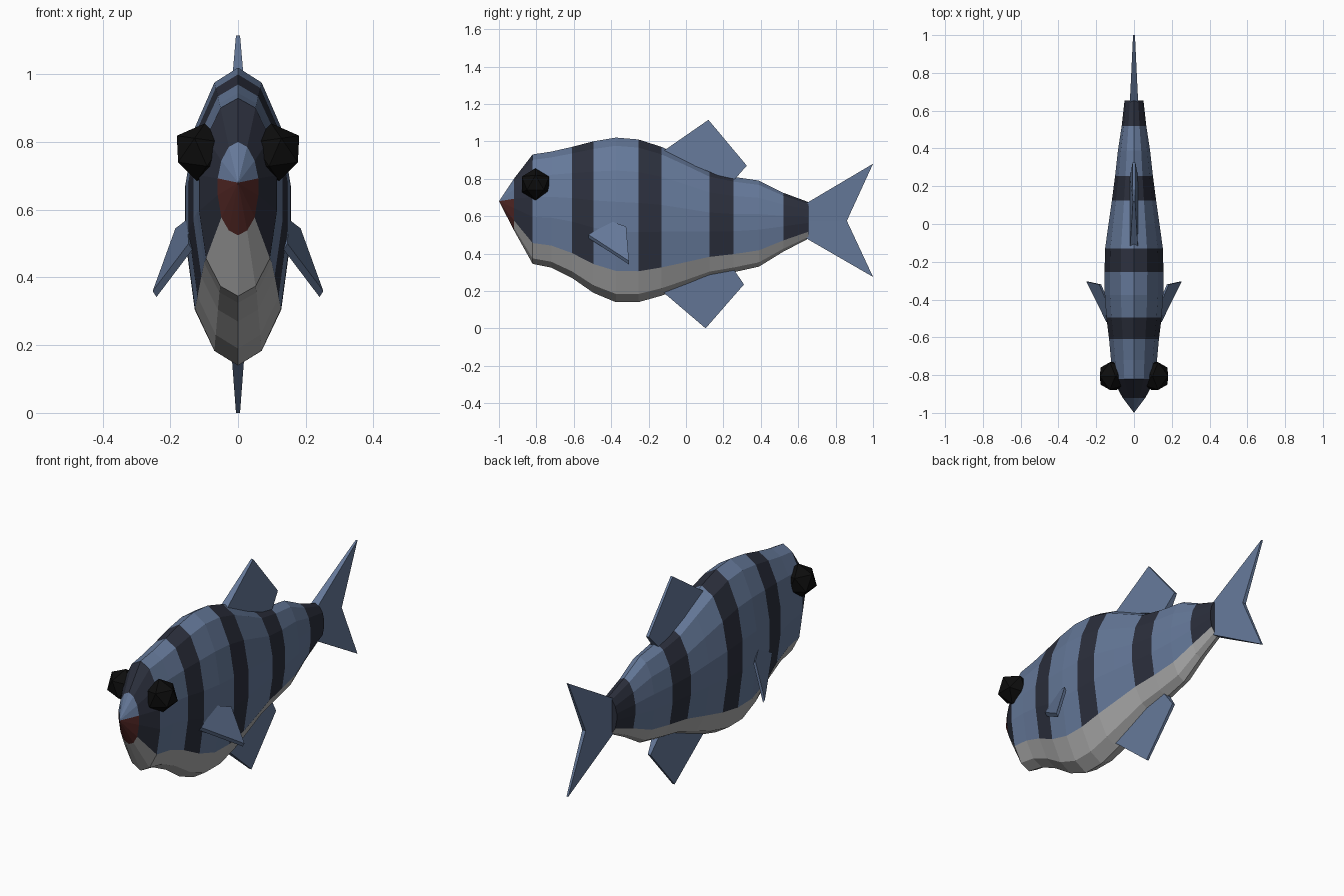
import bpy, bmesh
from math import radians
from mathutils import Matrix, Vector

if "Cube" in bpy.data.objects:
    bpy.data.objects.remove(bpy.data.objects["Cube"])


def material(name, rgb):
    m = bpy.data.materials.new(name)
    m.diffuse_color = (*rgb, 1)
    m.use_nodes = True
    m.node_tree.nodes["Principled BSDF"].inputs["Base Color"].default_value = m.diffuse_color
    return m


BLUE = material("blue_scales", (0.13, 0.19, 0.32))
DARK = material("dark_stripe", (0.024, 0.028, 0.045))
PALE = material("pale_belly", (0.42, 0.42, 0.42))
RED = material("red_mouth", (0.085, 0.02, 0.018))
BLACK = material("black_eye", (0.004, 0.004, 0.004))


def finish(name, bm, mats, mirror=False):
    bmesh.ops.recalc_face_normals(bm, faces=bm.faces)
    me = bpy.data.meshes.new(name)
    bm.to_mesh(me)
    bm.free()
    for m in mats:
        me.materials.append(m)
    ob = bpy.data.objects.new(name, me)
    bpy.context.collection.objects.link(ob)
    if mirror:
        ob.modifiers.new("mirror", 'MIRROR').use_axis[0] = True
    return ob


# Body stations: y, bottom z, top z, half width
STATIONS = [
    (-0.92, 0.525, 0.80, 0.06), (-0.82, 0.345, 0.93, 0.115),
    (-0.72, 0.325, 0.945, 0.122), (-0.61, 0.27, 0.97, 0.132),
    (-0.495, 0.19, 1.00, 0.146), (-0.375, 0.14, 1.02, 0.155),
    (-0.255, 0.14, 1.01, 0.156), (-0.13, 0.175, 0.97, 0.153),
    (0.0, 0.225, 0.905, 0.135), (0.125, 0.275, 0.84, 0.117),
    (0.255, 0.30, 0.81, 0.10), (0.39, 0.33, 0.79, 0.085),
    (0.52, 0.41, 0.725, 0.065), (0.655, 0.48, 0.675, 0.05)]
# Cross-section from top to bottom: width fraction, height fraction
HALF = [(0, 1), (0.45, 0.95), (0.82, 0.80), (1, 0.61),
        (1, 0.43), (0.82, 0.19), (0.45, 0.05), (0, 0)]
SECTION = HALF + [(-w, h) for w, h in HALF[-2:0:-1]]
STRIPES = {0, 3, 6, 9, 12}

bm = bmesh.new()
rings = [[bm.verts.new((w * hw, y, lo + h * (hi - lo))) for w, h in SECTION]
         for y, lo, hi, hw in STATIONS]
n = len(SECTION)
nose = bm.verts.new((0, -1.0, 0.68))
for k in range(n):
    k2 = (k + 1) % n
    level = min(k, n - 1 - k)          # strip index counted from the back ridge
    f = bm.faces.new((nose, rings[0][k], rings[0][k2]))
    f.material_index = 3 if level >= 3 else 0
    for i in range(len(rings) - 1):
        f = bm.faces.new((rings[i][k], rings[i + 1][k],
                          rings[i + 1][k2], rings[i][k2]))
        f.material_index = 2 if level >= 5 else (1 if i in STRIPES else 0)
bm.faces.new(rings[-1]).material_index = 1
finish("body", bm, [BLUE, DARK, PALE, RED])


def fin(name, points, faces):
    """Tapered plate on the centre plane; points are (y, z, half thickness)."""
    bm = bmesh.new()
    a = [bm.verts.new((t, y, z)) for y, z, t in points]
    b = [bm.verts.new((-t, y, z)) for y, z, t in points]
    for f in faces:
        bm.faces.new([a[i] for i in f])
        bm.faces.new([b[i] for i in reversed(f)])
    for i in range(len(a)):
        j = (i + 1) % len(a)
        bm.faces.new((a[i], b[i], b[j], a[j]))
    return finish(name, bm, [BLUE])


QUAD = [(0, 1, 2, 3)]
fin("dorsal_fin", [(-0.13, 0.942, 0.021), (0.12, 1.115, 0.006),
                   (0.325, 0.87, 0.008), (0.25, 0.785, 0.021)], QUAD)
fin("anal_fin", [(-0.13, 0.20, 0.021), (0.105, 0.0, 0.006),
                 (0.31, 0.235, 0.008), (0.245, 0.33, 0.021)], QUAD)
fin("tail_fin", [(0.645, 0.67, 0.022), (1.0, 0.88, 0.005), (0.86, 0.575, 0.01),
                 (1.0, 0.275, 0.005), (0.645, 0.48, 0.022), (0.645, 0.575, 0.022)],
    [(0, 1, 2, 5), (5, 2, 3, 4)])

# Pectoral fins
outer = [(0.146, -0.52, 0.50), (0.15, -0.40, 0.572),
         (0.185, -0.32, 0.545), (0.252, -0.305, 0.36)]
bm = bmesh.new()
a = [bm.verts.new(p) for p in outer]
b = [bm.verts.new(Vector(p) + Vector((-0.011, 0.0, -0.018))) for p in outer]
bm.faces.new(a)
bm.faces.new(b[::-1])
for i in range(4):
    j = (i + 1) % 4
    bm.faces.new((a[i], b[i], b[j], a[j]))
finish("pectoral_fins", bm, [BLUE], mirror=True)

# Eyes
bm = bmesh.new()
bmesh.ops.create_icosphere(
    bm, subdivisions=1, radius=0.086,
    matrix=Matrix.Translation((0.11, -0.805, 0.77)) @ Matrix.Rotation(radians(-8), 4, 'Y'))
finish("eyes", bm, [BLACK], mirror=True)
